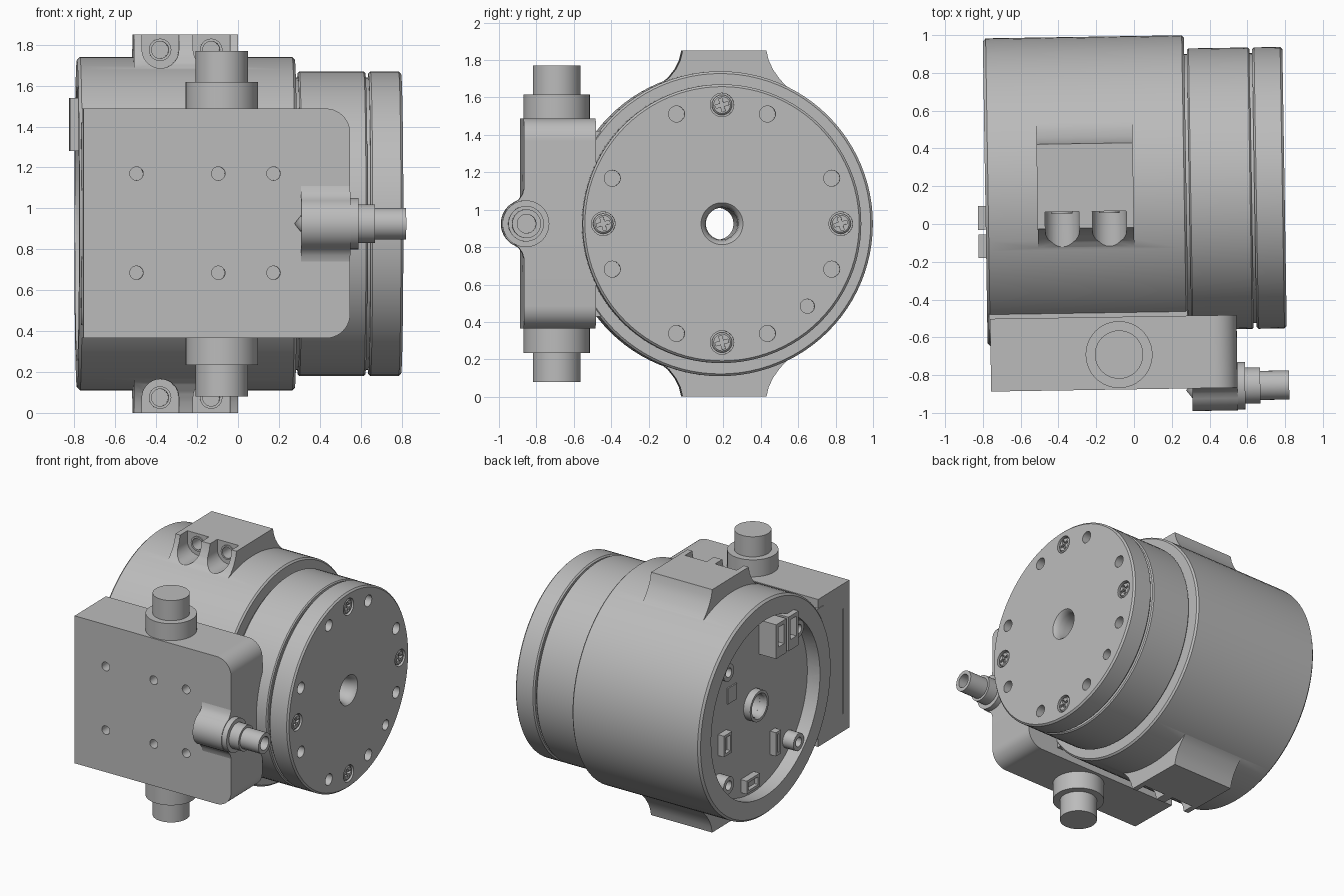
import bpy, bmesh
from math import radians, cos, sin, tau
from mathutils import Vector

if "Cube" in bpy.data.objects:
    bpy.data.objects.remove(bpy.data.objects["Cube"], do_unlink=True)

grey = bpy.data.materials.new("machined_grey")
grey.use_nodes = True
COLOUR = (0.5, 0.5, 0.5, 1)
grey.diffuse_color = COLOUR
for node in grey.node_tree.nodes:
    if node.type == 'BSDF_PRINCIPLED':
        node.inputs["Base Color"].default_value = COLOUR
        node.inputs["Roughness"].default_value = 0.5

parts = []
CY, CZ = 0.18, 0.925      # motor axis
TOP = 2 * CZ


def finish(bm, name):
    bmesh.ops.recalc_face_normals(bm, faces=bm.faces[:])
    mesh = bpy.data.meshes.new(name)
    bm.to_mesh(mesh)
    bm.free()
    mesh.materials.append(grey)
    ob = bpy.data.objects.new(name, mesh)
    bpy.context.scene.collection.objects.link(ob)
    parts.append(ob)
    return ob


def place(axis, u, v, h):
    return Vector({'X': (h, u, v), 'Y': (u, h, v), 'Z': (u, v, h)}[axis])


def prism(name, axis, pts, a, b):
    bm = bmesh.new()
    face = bm.faces.new([bm.verts.new(place(axis, u, v, a)) for u, v in pts])
    new = bmesh.ops.extrude_face_region(bm, geom=[face])["geom"]
    verts = [g for g in new if isinstance(g, bmesh.types.BMVert)]
    bmesh.ops.translate(bm, verts=verts, vec=place(axis, 0, 0, b - a))
    return finish(bm, name)


def arc(u, v, r, start=0, end=360, n=32):
    count = n if end - start == 360 else n + 1
    angles = [radians(start + (end - start) * i / n) for i in range(count)]
    return [(u + r * cos(t), v + r * sin(t)) for t in angles]


def rect(u0, u1, v0, v1):
    return [(u0, v0), (u1, v0), (u1, v1), (u0, v1)]


def cyl(name, axis, u, v, r, a, b, n=32):
    return prism(name, axis, arc(u, v, r, n=n), a, b)


def lathe(name, axis, u, v, profile, seg=48, closed=False):
    """Spin (height, radius) points about a line through u, v."""
    bm = bmesh.new()
    vs = [bm.verts.new(place(axis, u + r, v, h)) for h, r in profile]
    pairs = list(zip(vs, vs[1:])) + ([(vs[-1], vs[0])] if closed else [])
    edges = [bm.edges.new(p) for p in pairs]
    bmesh.ops.spin(bm, geom=vs + edges, cent=place(axis, u, v, 0), axis=place(axis, 0, 0, 1),
                   angle=tau, steps=seg)
    bmesh.ops.remove_doubles(bm, verts=bm.verts[:], dist=1e-5)
    return finish(bm, name)


def combine(ob, other, operation='DIFFERENCE'):
    mod = ob.modifiers.new("combine", 'BOOLEAN')
    mod.operation, mod.solver, mod.object = operation, 'EXACT', other
    bpy.context.view_layer.objects.active = ob
    bpy.ops.object.modifier_apply(modifier=mod.name)
    parts.remove(other)
    bpy.data.objects.remove(other, do_unlink=True)


# Motor housing with flat mounting pad
housing = lathe("housing", 'X', CY, CZ, [(-.785, 0), (-.785, .8), (-.77, .815), (.268, .815),
                                         (.28, .803), (.28, 0)], 96)
pad = (arc(-.535, 1.34, .08, 90, 180, 6) + arc(-.535, .51, .08, 180, 270, 6)
       + [(-.3, .43), (-.3, 1.42)])
combine(housing, prism("pad", 'X', pad, -.775, .275), 'UNION')

# Clamp lugs above and below, with bolt pockets opening forward
lug = [(-.2, 1.4), (-.135, 1.67), (-.09, 1.705), (-.055, 1.75), (-.03, 1.8), (-.018, 1.85),
       (.43, 1.85), (.442, 1.8), (.465, 1.75), (.5, 1.7), (.555, 1.64), (.6, 1.4)]
for flip in (False, True):
    def fz(pts):
        return [(u, TOP - v if flip else v) for u, v in pts]
    combine(housing, prism("lug", 'X', fz(lug), -.51, 0), 'UNION')
    for x in (-.38, -.13):
        pocket = arc(x, 1.775, .09, 180, 360, 16) + [(x + .09, 2), (x - .09, 2)]
        combine(housing, prism("pocket", 'Y', fz(pocket), -.45, .07))
        z = TOP - 1.775 if flip else 1.775
        combine(housing, cyl("bolt_hole", 'Y', x, z, .042, 0, .25))
        lathe("bolt_collar", 'Y', x, z, [(.06, .042), (.06, .055), (.075, .055), (.075, .042)],
              24, True)

# Rear recess and through hole
combine(housing, cyl("recess", 'X', CY, CZ, .67, -1, -.68, 80))
combine(housing, cyl("bore", 'X', CY, CZ, .085, -1, 1))
lathe("rear_hub", 'X', CY, CZ, [(-.67, .085), (-.72, .085), (-.735, .095), (-.735, .115),
                                (-.67, .115)], closed=True)
for sy in (-1, 1):
    for sz in (-1, 1):
        lathe("rear_post", 'X', CY + sy * .43, CZ + sz * .43,
              [(-.67, .035), (-.77, .035), (-.77, .065), (-.67, .065)], 24, True)

# Rear circuit board parts
for y in (.045, -.105):
    plug = prism("cable_plug", 'X', rect(y - .063, y + .063, 1.28, 1.54), -.825, -.67)
    combine(plug, prism("plug_slot", 'X', rect(y - .035, y + .035, 1.36, 1.51), -.9, -.76))
for y, z, w, h in ((.56, .78, .05, .08), (.25, .36, .08, .05), (-.06, .55, .03, .09)):
    socket = prism("board_socket", 'X', rect(y - w, y + w, z - h, z + h), -.73, -.67)
    combine(socket, prism("socket_slot", 'X', rect(y - w + .02, y + w - .02, z - h + .02,
                                                   z + h - .02), -.8, -.7))
prism("board_chip", 'X', rect(.39, .5, 1.05, 1.17), -.69, -.67)

# Rotor ring, and front plate with dished centre hole
lathe("rotor_ring", 'X', CY, CZ, [(.27, .085), (.27, .715), (.295, .715), (.295, .737),
                                  (.303, .745), (.617, .745), (.625, .737), (.625, .715),
                                  (.645, .715), (.645, .085)], 96, True)
plate = lathe("rotor_plate", 'X', CY, CZ, [(.64, .085), (.64, .735), (.65, .745), (.788, .745),
                                           (.8, .733), (.8, .112), (.788, .1), (.76, .09),
                                           (.72, .085)], 96, True)


def polar(angle, radius=.635):
    return CY + radius * cos(radians(angle)), CZ + radius * sin(radians(angle))


for k in range(8):
    combine(plate, cyl("plate_hole", 'X', *polar(22.5 + 45 * k), .043, .7, .9, 24))
combine(plate, cyl("index_hole", 'X', *polar(-44), .038, .7, .9, 24))
for k in range(4):
    y, z = polar(90 * k)
    combine(plate, cyl("screw_seat", 'X', y, z, .063, .76, .9))
    head = lathe("plate_screw", 'X', y, z, [(.75, 0), (.75, .054), (.788, .054), (.796, .045),
                                            (.796, 0)], 24)
    for a, b in ((.036, .009), (.009, .036)):
        c, s = cos(radians(15)), sin(radians(15))
        slot = [(y + u * c - v * s, z + u * s + v * c) for u, v in rect(-a, a, -b, b)]
        combine(head, prism("slot", 'X', slot, .775, .9))

# Side control box with screw holes
outline = ([(-.77, .365), (.415, .365)] + arc(.415, .485, .12, -90, 0, 10)
           + arc(.415, 1.368, .12, 0, 90, 10) + [(-.77, 1.488)])
box = prism("control_box", 'Y', outline, -.875, -.49)
for x in (-.51, -.11, .16):
    for z in (.685, 1.17):
        combine(box, cyl("box_hole", 'Y', x, z, .033, -1, -.78, 20))
combine(box, prism("box_seam", 'X', rect(-.8, -.79, .5, 1.3), -.9, -.75))

# Round connectors on the box, top and bottom
for base, d in ((1.48, 1), (.37, -1)):
    lathe("round_connector", 'Z', -.09, -.69,
          [(base, 0), (base, .177), (base + d * .137, .177), (base + d * .137, .128),
           (base + d * .29, .128), (base + d * .29, 0)])

# Cable outlet: blended boss and stepped hollow nozzle
OY = -.865
half = [(-.8, 1.12), (-.875, 1.11), (-.883, 1.08), (-.903, 1.052)]
boss = half + arc(OY, CZ, .13, 120, 240, 20) + [(y, TOP - z) for y, z in reversed(half)]
prism("outlet_boss", 'X', boss, .295, .535)
lathe("outlet_nozzle", 'X', OY, CZ, [(.45, 0), (.45, .125), (.575, .125), (.575, .095),
                                     (.655, .095), (.655, .077), (.808, .077), (.808, .05),
                                     (.68, .05), (.68, 0)])
lathe("outlet_tip", 'X', OY - .02, CZ, [(.262, 0), (.295, .042), (.31, .042), (.31, 0)], 24)

# Smooth shading, and the slight turn of the whole assembly
bpy.ops.object.select_all(action='DESELECT')
for ob in parts:
    ob.rotation_euler.z = radians(.9)
    ob.select_set(True)
bpy.context.view_layer.objects.active = parts[0]
bpy.ops.object.shade_smooth_by_angle(angle=radians(30))
